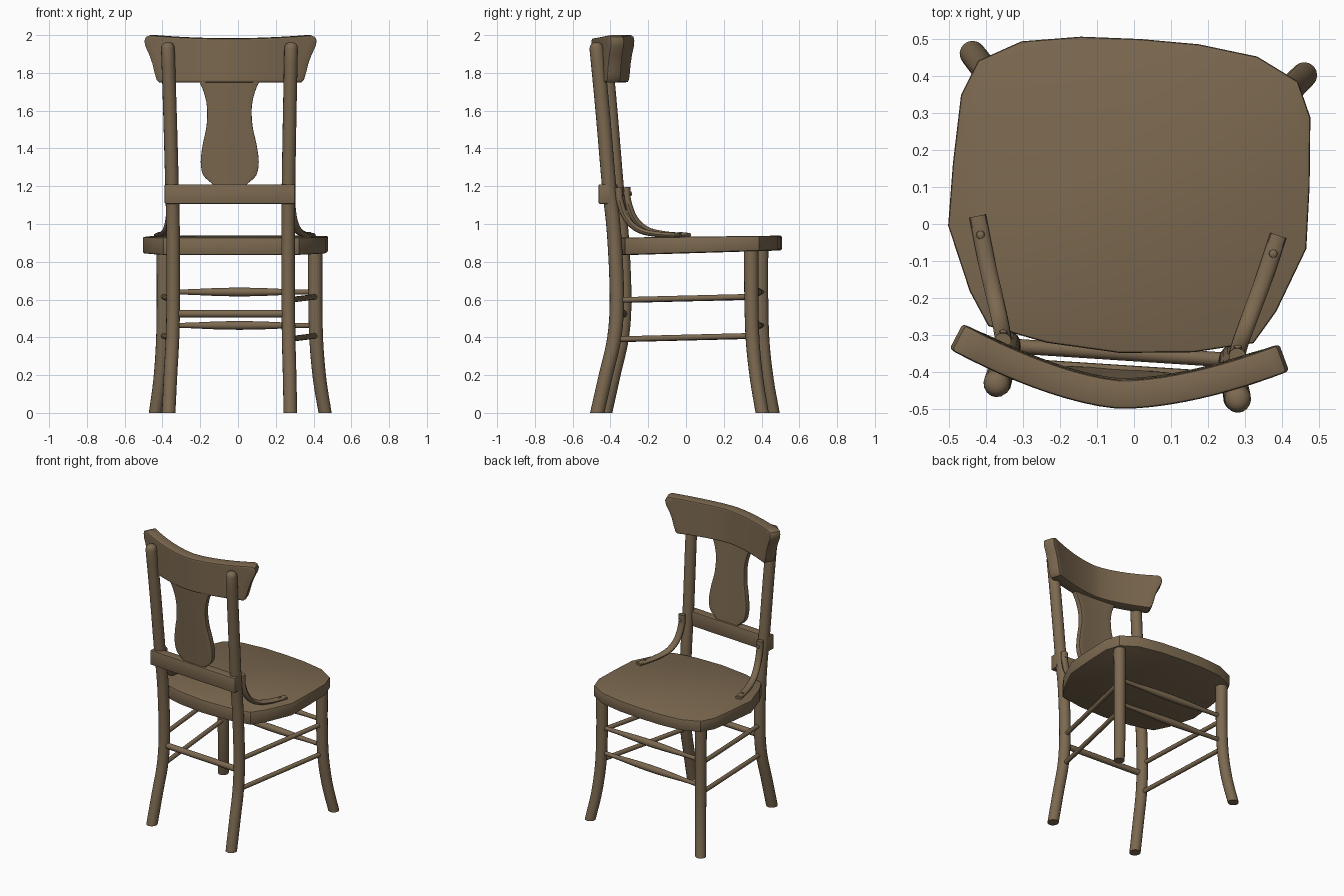
import bpy, bmesh, math
from mathutils import Vector, Matrix

if "Cube" in bpy.data.objects:
    bpy.data.objects.remove(bpy.data.objects["Cube"])

# The whole chair is turned slightly about z
PLACE = Matrix.Translation((-0.016, 0, 0)) @ Matrix.Rotation(math.radians(-3.7), 4, 'Z')
wood = bpy.data.materials.new("wood")
wood.diffuse_color = (0.2, 0.14, 0.08, 1)
wood.use_nodes = True
wood.node_tree.nodes["Principled BSDF"].inputs["Base Color"].default_value = wood.diffuse_color


def finish(name, bm, mirror=False, solid=0, bevel=0):
    bmesh.ops.recalc_face_normals(bm, faces=bm.faces)
    me = bpy.data.meshes.new(name)
    bm.to_mesh(me)
    bm.free()
    ob = bpy.data.objects.new(name, me)
    bpy.context.collection.objects.link(ob)
    me.materials.append(wood)
    ob.matrix_world = PLACE
    if solid:
        m = ob.modifiers.new("solid", 'SOLIDIFY')
        m.thickness, m.offset = solid, 0
    if bevel:
        m = ob.modifiers.new("bevel", 'BEVEL')
        m.width, m.segments, m.limit_method = bevel, 2, 'ANGLE'
        m.angle_limit = math.radians(50)
    if mirror:
        m = ob.modifiers.new("mirror", 'MIRROR')
        m.use_mirror_merge = False
    bpy.ops.object.select_all(action='DESELECT')
    ob.select_set(True)
    bpy.context.view_layer.objects.active = ob
    bpy.ops.object.convert(target='MESH')
    bpy.ops.object.shade_smooth_by_angle(angle=math.radians(35))
    return ob


def spline(pts, n=4):
    """Catmull-Rom through points of any dimension."""
    P = [Vector(p) for p in pts]
    P = [2 * P[0] - P[1]] + P + [2 * P[-1] - P[-2]]
    out = []
    for i in range(1, len(P) - 2):
        a, b, c, d = P[i - 1:i + 3]
        for k in range(n):
            t = k / n
            out.append(0.5 * (2 * b + (c - a) * t + (2 * a - 5 * b + 4 * c - d) * t**2
                              + (3 * b - a - 3 * c + d) * t**3))
    return out + [P[-2]]


def sweep(name, pts, radii, sides=16, ref=(1, 0, 0), level=False, mirror=False):
    """Tube along pts; radii are (across, deep) per point; level keeps rings flat."""
    bm = bmesh.new()
    rings = []
    for i, p in enumerate(pts):
        t = Vector((0, 0, 1)) if level else (pts[min(i + 1, len(pts) - 1)] - pts[max(i - 1, 0)]).normalized()
        u = Vector(ref)
        u = (u - t * u.dot(t)).normalized()
        v = t.cross(u)
        w, h = radii[i]
        rings.append([bm.verts.new(p + u * w * math.cos(a) + v * h * math.sin(a))
                      for a in (2 * math.pi * k / sides for k in range(sides))])
    for r, s in zip(rings, rings[1:]):
        for k in range(sides):
            j = (k + 1) % sides
            bm.faces.new((r[k], r[j], s[j], s[k]))
    bm.faces.new(rings[0])
    bm.faces.new(rings[-1])
    return finish(name, bm, mirror)


def board(name, rows, yfun, thick, cols=20, sag=0, bevel=0.01):
    """Curved upright board from (z, half width) rows."""
    bm = bmesh.new()
    z0, z1 = rows[0][0], rows[-1][0]
    grid = []
    for z, w in rows:
        line = []
        for c in range(cols + 1):
            x = w * (2 * c / cols - 1)
            drop = sag * (1 - (x / w)**2) * (z - z0) / (z1 - z0)
            line.append(bm.verts.new((x, yfun(x, z), z - drop)))
        grid.append(line)
    for r, s in zip(grid, grid[1:]):
        for c in range(cols):
            bm.faces.new((r[c], r[c + 1], s[c + 1], s[c]))
    return finish(name, bm, solid=thick, bevel=bevel)


# Seat: rounded outline, extruded
half = [(0, .502), (.16, .498), (.32, .475), (.434, .415), (.474, .32), (.484, .134),
        (.486, -.036), (.416, -.21), (.36, -.30), (.2, -.335), (0, -.35)]
outline = half + [(-x, y) for x, y in reversed(half[1:-1])]
bm = bmesh.new()
top = [bm.verts.new((x, y, 0.928 + 0.012 * (y + .35))) for x, y in outline]
low = [bm.verts.new((x, y, 0.835 + 0.03 * (y + .35))) for x, y in outline]
bm.faces.new(top)
bm.faces.new(low)
for i in range(len(top)):
    j = (i + 1) % len(top)
    bm.faces.new((top[i], top[j], low[j], low[i]))
finish("seat", bm, bevel=0.008)

# Back posts, one piece with the rear legs, domed on top
path = spline([(.323, -.45, 0), (.316, -.405, .2), (.308, -.36, .4), (.305, -.347, .62), (.305, -.362, .95),
               (.309, -.388, 1.2), (.318, -.422, 1.6), (.327, -.453, 1.93)])
post_r = [(.036, .038)] * len(path)
for dz, r in ((.015, .033), (.026, .025), (.031, .012)):
    path.append(Vector((.327, -.454, 1.93 + dz)))
    post_r.append((r, r))
sweep("back_posts", path, post_r, level=True, mirror=True)

# Front legs, kicked out at the foot
path = spline([(.45, .433, 0), (.423, .402, .18), (.407, .38, .38), (.402, .373, .6), (.402, .372, .87)])
sweep("front_legs", path, [(.035 + .004 * p.z, .035 + .004 * p.z) for p in path], level=True, mirror=True)


# Crest rail, splat and lower back rail
def crest_y(x, z):
    return -.462 + .13 * (abs(x) / .45)**1.6 + .02 * (2 - z)


board("crest_rail", [(1.75, .365), (1.765, .38), (1.80, .39), (1.85, .402), (1.90, .42), (1.94, .439),
                     (1.97, .445), (1.99, .437), (2.0, .415)], crest_y, .078, sag=.017)
splat = spline([(1.195, .075), (1.22, .10), (1.26, .14), (1.33, .153), (1.42, .142), (1.52, .121),
                (1.62, .118), (1.70, .135), (1.77, .165)], 3)
board("splat", splat, lambda x, z: -.412 - .05 * (z - 1.2) / .57 + .3 * x * x, .035, cols=8, bevel=.004)
board("lower_back_rail", [(1.107, .345), (1.21, .345)], lambda x, z: -.412, .06, cols=2, bevel=.006)

# Curved braces from posts to seat, with screw heads
path = spline([(.318, -.337, 1.195), (.318, -.33, 1.12), (.326, -.295, 1.03), (.345, -.23, .97),
               (.375, -.13, .946), (.408, -.005, .94)], 5)
n = len(path) - 1
sweep("seat_braces", path, [(.023, .021 - .008 * i / n) for i in range(n + 1)], sides=12, mirror=True)
bm = bmesh.new()
bmesh.ops.create_uvsphere(bm, u_segments=12, v_segments=6, radius=.012,
                          matrix=Matrix.Translation((.397, -.055, .953)) @ Matrix.Diagonal((1, 1, .5, 1)))
bmesh.ops.create_uvsphere(bm, u_segments=12, v_segments=6, radius=.012,
                          matrix=Matrix.Translation((.318, -.313, 1.16)) @ Matrix.Diagonal((1, .5, 1, 1)))
finish("brace_screws", bm, mirror=True)

# Stretchers: turned pair in front, plain one behind, two per side
for label, z in (("upper", .64), ("lower", .463)):
    pts = [Vector((.4 * k / 8, .376, z)) for k in range(-8, 9)]
    rad = [.014 + .009 * max(0, math.cos(p.x / .27 * math.pi / 2)) if abs(p.x) < .27 else .014 for p in pts]
    sweep(label + "_front_stretcher", pts, [(r, r) for r in rad], sides=12, ref=(0, 0, 1))
sweep("back_stretcher", [Vector((x, -.35, .525)) for x in (-.305, .305)], [(.02, .02)] * 2, sides=12, ref=(0, 0, 1))
for label, z in (("upper", .597), ("lower", .39)):
    sweep(label + "_side_stretchers", [Vector((.306, -.35, z)), Vector((.404, .376, z + .018))],
          [(.015, .015)] * 2, sides=12, mirror=True)
